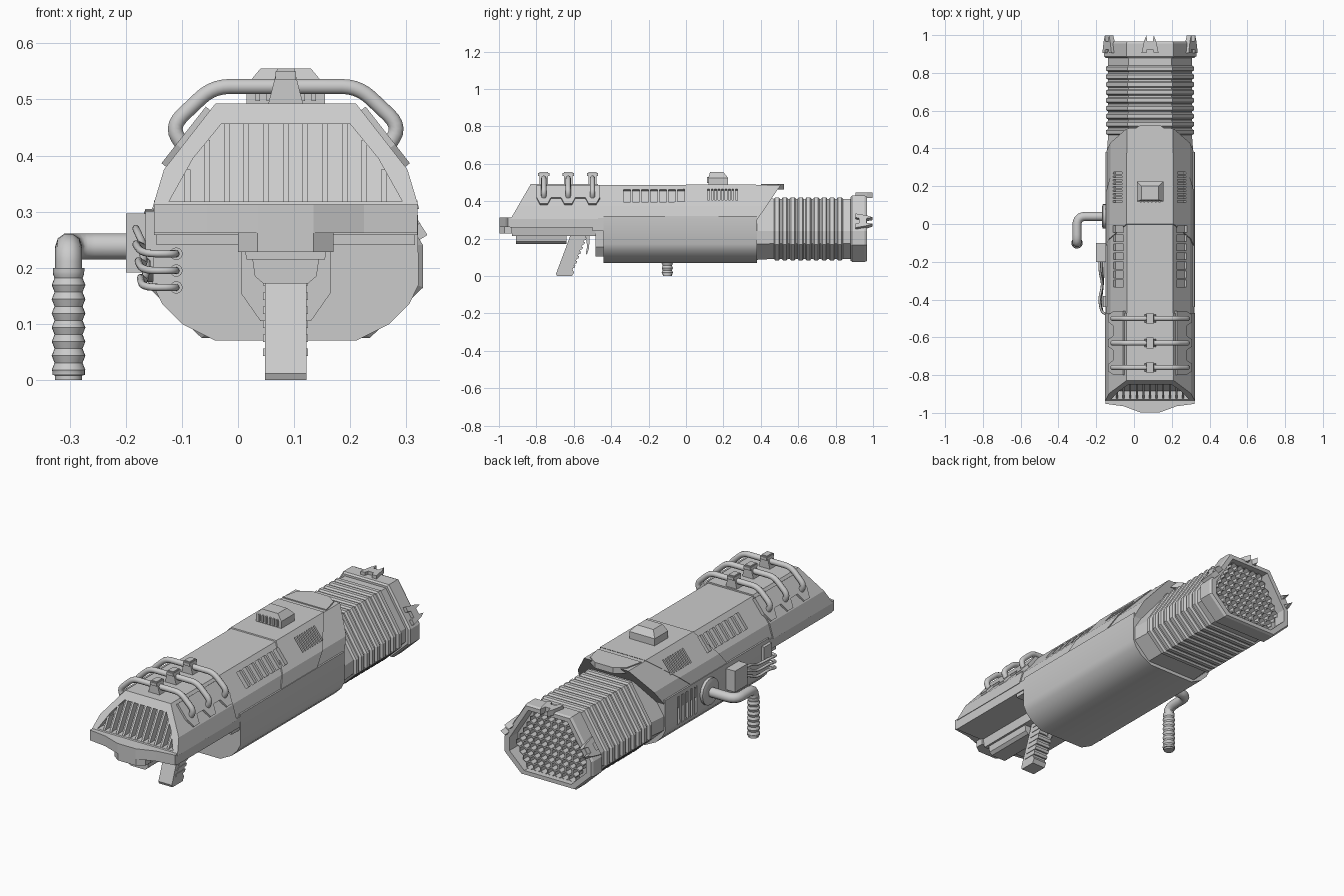
import bpy, bmesh, math
from mathutils import Vector, Matrix

if "Cube" in bpy.data.objects:
    bpy.data.objects.remove(bpy.data.objects["Cube"])

CX = 0.085                       # centre line of the body
TILT = math.atan2(0.115, 0.09)   # tilt of the sloped upper flanks


def val(f, u, v):
    return f(u, v) if callable(f) else f


def finish(name, bm):
    bmesh.ops.recalc_face_normals(bm, faces=bm.faces)
    me = bpy.data.meshes.new(name)
    bm.to_mesh(me)
    bm.free()
    ob = bpy.data.objects.new(name, me)
    bpy.context.collection.objects.link(ob)
    return ob


def loft(name, rings):
    bm = bmesh.new()
    vs = [[bm.verts.new(p) for p in r] for r in rings]
    n = len(vs[0])
    for a, b in zip(vs, vs[1:]):
        for i in range(n):
            bm.faces.new((a[i], a[(i + 1) % n], b[(i + 1) % n], b[i]))
    bm.faces.new(vs[0])
    bm.faces.new(vs[-1])
    return finish(name, bm)


def prism(name, prof, a, b, axis='y'):
    put = {'x': lambda u, v, t: (t, u, v), 'y': lambda u, v, t: (u, t, v), 'z': lambda u, v, t: (u, v, t)}[axis]
    return loft(name, [[put(u, v, val(t, u, v)) for u, v in prof] for t in (a, b)])


def sym(half, k=1.0, zc=0.28):
    h = [(x * k, zc + (z - zc) * k) for x, z in half]
    return [(CX + x, z) for x, z in h] + [(CX - x, z) for x, z in reversed(h)]


def box(name, lo, hi):
    return prism(name, [(lo[0], lo[1]), (hi[0], lo[1]), (hi[0], hi[1]), (lo[0], hi[1])], lo[2], hi[2], 'z')


def smooth(ob, deg=40):
    bpy.ops.object.select_all(action='DESELECT')
    ob.select_set(True)
    bpy.context.view_layer.objects.active = ob
    bpy.ops.object.shade_smooth_by_angle(angle=math.radians(deg))


def tube(name, pts, r, fillet=0.03):
    pts = [Vector(p) for p in pts]
    path = [pts[0]]
    for a, p, b in zip(pts, pts[1:], pts[2:]):
        s = p + (a - p).normalized() * min(fillet, (a - p).length * .48)
        e = p + (b - p).normalized() * min(fillet, (b - p).length * .48)
        for i in range(6):
            t = i / 5
            path.append(s * (1 - t) ** 2 + p * 2 * t * (1 - t) + e * t * t)
    path.append(pts[-1])
    cu = bpy.data.curves.new(name, 'CURVE')
    cu.dimensions = '3D'
    cu.bevel_depth, cu.bevel_resolution, cu.use_fill_caps = r, 3, True
    sp = cu.splines.new('POLY')
    sp.points.add(len(path) - 1)
    for q, p in zip(sp.points, path):
        q.co = (*p, 1)
    ob = bpy.data.objects.new(name, cu)
    bpy.context.collection.objects.link(ob)
    bpy.ops.object.select_all(action='DESELECT')
    ob.select_set(True)
    bpy.context.view_layer.objects.active = ob
    bpy.ops.object.convert(target='MESH')
    smooth(bpy.context.object)


def cut(targets, cutters):
    for c in cutters:
        c.hide_render = True
    for ob in targets:
        bpy.context.view_layer.objects.active = ob
        for c in cutters:
            m = ob.modifiers.new('cut', 'BOOLEAN')
            m.operation, m.solver, m.object = 'DIFFERENCE', 'EXACT', c
            bpy.ops.object.modifier_apply(modifier=m.name)
    for c in cutters:
        bpy.data.objects.remove(c)


def on_slope(ob, s, y=0.0, u=0.0):
    """Place a flat part on the left (-1) or right (1) sloped flank."""
    ob.matrix_world = (Matrix.Translation((CX + s * 0.17, y, 0.4325)) @ Matrix.Rotation(TILT * s, 4, 'Y')
                       @ Matrix.Translation((u * s, 0, 0)))
    return ob


# Upper hull, raised front shell and lower hull
upper = [(0.125, 0.49), (0.215, 0.375), (0.235, 0.31), (0.235, 0.24)]
hull = prism('upper_hull', sym(upper, 0.98), -0.5, lambda u, z: 0.38 + (z - 0.30) * 0.68)
shell = prism('front_shell', sym(upper), lambda u, z: -0.12 + max(0, z - 0.31) * 0.67,
              lambda u, z: 0.16 + (z - 0.31) * 1.2)
lower = prism('lower_hull', sym([(0.235, 0.32), (0.237, 0.17), (0.22, 0.135), (0.185, 0.1), (0.125, 0.07)]), -0.44, 0.38)
smooth(lower, 30)

# Window and louvre recesses on both flanks
cutters = []
for s in (-1, 1):
    for i in range(7):
        cutters.append(on_slope(box('window_cutter', (-0.042, -0.018, -0.018), (0.042, 0.018, 0.05)), s, -0.315 + i * 0.048))
    cutters.append(on_slope(box('louvre_cutter', (-0.042, -0.08, -0.015), (0.034, 0.08, 0.05)), s, 0.195))
    for i in range(8):
        on_slope(box('louvre_slat', (-0.042, -0.005, -0.02), (0.034, 0.005, 0)), s, 0.13 + i * 0.0186)
cut([hull, shell], cutters)
cut([lower], [box('slit_cutter', (-0.2, 0.13 + i * 0.034, 0.16), (-0.135, 0.147 + i * 0.034, 0.30)) for i in range(5)])

# Hood over the barrel and top sight
prism('barrel_hood', [(CX + x, y) for x, y in [(-0.12, 0.4), (-0.1, 0.49), (-0.05, 0.525), (0.05, 0.525), (0.1, 0.49), (0.12, 0.4)]],
      0.462, 0.491, 'z')
loft('sight', [[(CX - w, y0, z), (CX + w, y0, z), (CX + w, y1, z), (CX - w, y1, z)]
               for w, y0, y1, z in [(0.07, 0.12, 0.225, 0.48), (0.07, 0.12, 0.225, 0.525), (0.045, 0.128, 0.2, 0.555)]])
for i in range(6):
    box('sight_slat', (CX - 0.054 + i * 0.02, 0.113, 0.497), (CX - 0.046 + i * 0.02, 0.13, 0.53))


# Rear housing with sloped, finned grille
def rear(u, z):
    return -0.935 + (z - 0.31) * 0.58


housing = prism('rear_housing', sym([(0.125, 0.493), (0.217, 0.375), (0.238, 0.305)]), rear, -0.47)
cut([housing], [prism('grille_cutter', sym([(0.115, 0.456), (0.165, 0.395), (0.208, 0.318)]), -1.2,
                      lambda u, z: rear(u, z) + 0.045)])
for i in range(-5, 6):
    x = CX + i * 0.035
    top = min(0.458, 0.32 + (0.212 - abs(x - CX)) * 1.5)
    prism('grille_fin', [(x - 0.005, 0.316), (x + 0.005, 0.316), (x + 0.005, top), (x - 0.005, top)],
          lambda u, z: rear(u, z) + 0.006, lambda u, z: rear(u, z) + 0.06)

# Rear base, butt plate, underside spine and battery
box('rear_base', (CX - 0.235, -0.94, 0.258), (CX + 0.235, -0.43, 0.31))
plan = [(0.235, -0.93), (0.235, -0.952), (0.14, -0.965), (0.05, -0.998)]
prism('butt_plate', sym(plan), 0.262, 0.313, 'z')
prism('butt_lip', sym([(0.085, -0.93), (0.085, -0.97), (0.05, -0.996)]), 0.228, 0.265, 'z')
prism('under_spine', sym([(0.078, 0.265), (0.07, 0.215)]), -0.93, -0.43)
prism('battery', sym([(0.06, 0.22), (0.055, 0.185), (0.04, 0.172)]), -0.91, -0.64)
prism('hull_step', sym([(0.08, 0.27), (0.08, 0.155), (0.045, 0.105)]), -0.485, -0.43)

# Pistol grip and trigger
prism('pistol_grip', [(-0.695, 0.012), (-0.69, 0.0), (-0.61, 0.0), (-0.598, 0.02), (-0.607, 0.035),
                      (-0.53, 0.225), (-0.615, 0.225)], CX - 0.037, CX + 0.037, 'x')
for i in range(7):
    y, z = -0.6 + i * 0.0101, 0.05 + i * 0.025
    prism('grip_rib', [(y - 0.065, z - 0.007), (y + 0.004, z - 0.007), (y + 0.009, z + 0.006), (y - 0.06, z + 0.006)],
          CX - 0.040, CX + 0.040, 'x')
prism('trigger', [(-0.54, 0.225), (-0.515, 0.225), (-0.518, 0.15), (-0.53, 0.115), (-0.536, 0.12), (-0.528, 0.16)],
      CX - 0.012, CX + 0.012, 'x')

# Top rails, centre clamps and toothed side brackets
rails = (-0.76, -0.63, -0.5)
for y in rails:
    half = [(0.13, 0.523), (0.205, 0.452), (0.178, 0.41)]
    tube('top_rail', [(CX - x, y, z) for x, z in reversed(half)] + [(CX + x, y, z) for x, z in half], 0.014)
    prism('rail_clamp', sym([(0.015, 0.555), (0.032, 0.488)]), y - 0.022, y + 0.022)
    box('rail_clamp_cap', (CX - 0.018, y - 0.03, 0.535), (CX + 0.018, y + 0.03, 0.55))
for s in (-1, 1):
    edge = [(-0.06, -0.8), (0.025, -0.8)]
    for y in rails:
        edge += [(0.025, y - 0.038), (0.068, y - 0.02), (0.068, y + 0.02), (0.025, y + 0.038)]
    edge += [(0.025, -0.46), (-0.06, -0.46)]
    on_slope(prism('rail_bracket', [(u * s, y) for u, y in edge], -0.01, 0.012, 'z'), s)

# Ribbed barrel and muzzle rim
muzzle = [(0.125, 0.43), (0.245, 0.24), (0.245, 0.165), (0.15, 0.075)]
stations = [(0.36, 0.94)]
for i in range(9):
    y = 0.47 + i * 0.042
    stations += [(y, 0.905), (y + 0.007, 0.95), (y + 0.026, 0.95), (y + 0.033, 0.905)]
stations.append((0.9, 0.905))
loft('barrel', [[(x, y, z) for x, z in sym(muzzle, k, 0.25)] for y, k in stations])
rim = loft('muzzle_rim', [[(x, y, z) for x, z in sym(muzzle, k, 0.25)]
                          for y, k in [(0.88, 0.96), (0.888, 1), (0.955, 1), (0.967, 0.97)]])
inner = sym(muzzle, 0.86, 0.25)
cut([rim], [prism('bore_cutter', inner, 0.9, 1.1)])


# Honeycomb of emitter holes
def inside(x, z):
    n = len(inner)
    return all((inner[(i + 1) % n][0] - inner[i][0]) * (z - inner[i][1])
               - (inner[(i + 1) % n][1] - inner[i][1]) * (x - inner[i][0]) < -0.002 for i in range(n))


bm = bmesh.new()
R = 0.0225
for r in range(-8, 9):
    for c in range(-8, 9):
        x, z = CX + R * math.sqrt(3) * (c + (r % 2) * 0.5), 0.25 + r * R * 1.5
        if inside(x, z):
            bm.faces.new([bm.verts.new((x + R * math.sin(k * math.pi / 3), 0.94, z + R * math.cos(k * math.pi / 3)))
                          for k in range(6)])
bmesh.ops.remove_doubles(bm, verts=bm.verts, dist=0.001)
cells = list(bm.faces)
bmesh.ops.inset_individual(bm, faces=cells, thickness=0.004)
walls = bmesh.ops.extrude_discrete_faces(bm, faces=cells)['faces']
for f in walls:
    bmesh.ops.translate(bm, verts=f.verts, vec=(0, -0.035, 0))
finish('honeycomb', bm)

# Three forked muzzle clips
clip = [(-0.045, 0.905), (-0.032, 0.968), (-0.02, 0.998), (-0.014, 0.965), (0.014, 0.965), (0.02, 0.998), (0.032, 0.968),
        (0.045, 0.905), (0.02, 0.905), (0.015, 0.925), (-0.015, 0.925), (-0.02, 0.905)]
for x, z, a in [(0, 0.43, 0), (-0.215, 0.288, -1.01), (0.215, 0.288, 1.01)]:
    ob = prism('muzzle_clip', clip, -0.012, 0.016, 'z')
    ob.matrix_world = Matrix.Translation((CX + x, 0, z)) @ Matrix.Rotation(a, 4, 'Y')


# Side handle with mounting disc and ribbed grip
def disc(name, rz, place):
    ob = loft(name, [[(r * math.cos(k * math.pi / 12), r * math.sin(k * math.pi / 12), z) for k in range(24)] for r, z in rz])
    ob.matrix_world = place
    smooth(ob)


disc('handle_mount', [(0.065, 0), (0.065, 0.02), (0.05, 0.025), (0.045, 0.025)],
     Matrix.Translation((-0.145, 0.04, 0.24)) @ Matrix.Rotation(-math.pi / 2, 4, 'Y'))
tube('handle_arm', [(-0.14, 0.04, 0.238), (-0.302, 0.04, 0.238), (-0.302, -0.1, 0.238), (-0.302, -0.1, 0.18)], 0.024, 0.045)
grip = [(0.024, 0), (0.024, 0.008), (0.029, 0.009), (0.029, 0.016)]
grip += [(0.0275 + 0.0025 * math.cos(i * math.pi / 2), 0.018 + i * 0.0063) for i in range(28)]
grip += [(0.028, 0.193), (0.028, 0.2), (0.022, 0.2)]
disc('handle_grip', grip, Matrix.Translation((-0.302, -0.1, 0)))

# Cable box and three cables plugged into the rear of the lower hull
box('cable_box', (-0.2, -0.2, 0.192), (-0.14, -0.1, 0.297))
box('cable_panel', (-0.165, -0.44, 0.225), (-0.145, -0.38, 0.3))
for i in range(3):
    z, x = 0.225 - i * 0.03, -0.182 + i * 0.01
    tube('cable', [(x, -0.18, z + 0.045), (x, -0.25, z + 0.045), (-0.166, -0.32, z + 0.01), (-0.185 + i * 0.005, -0.40, z + 0.02),
                   (-0.17, -0.475, z), (-0.112, -0.478, z), (-0.11, -0.43, z)], 0.0065, 0.03)
    disc('cable_socket', [(0.011, 0), (0.011, 0.012)],
         Matrix.Translation((-0.11, -0.438, z)) @ Matrix.Rotation(math.pi / 2, 4, 'X'))
